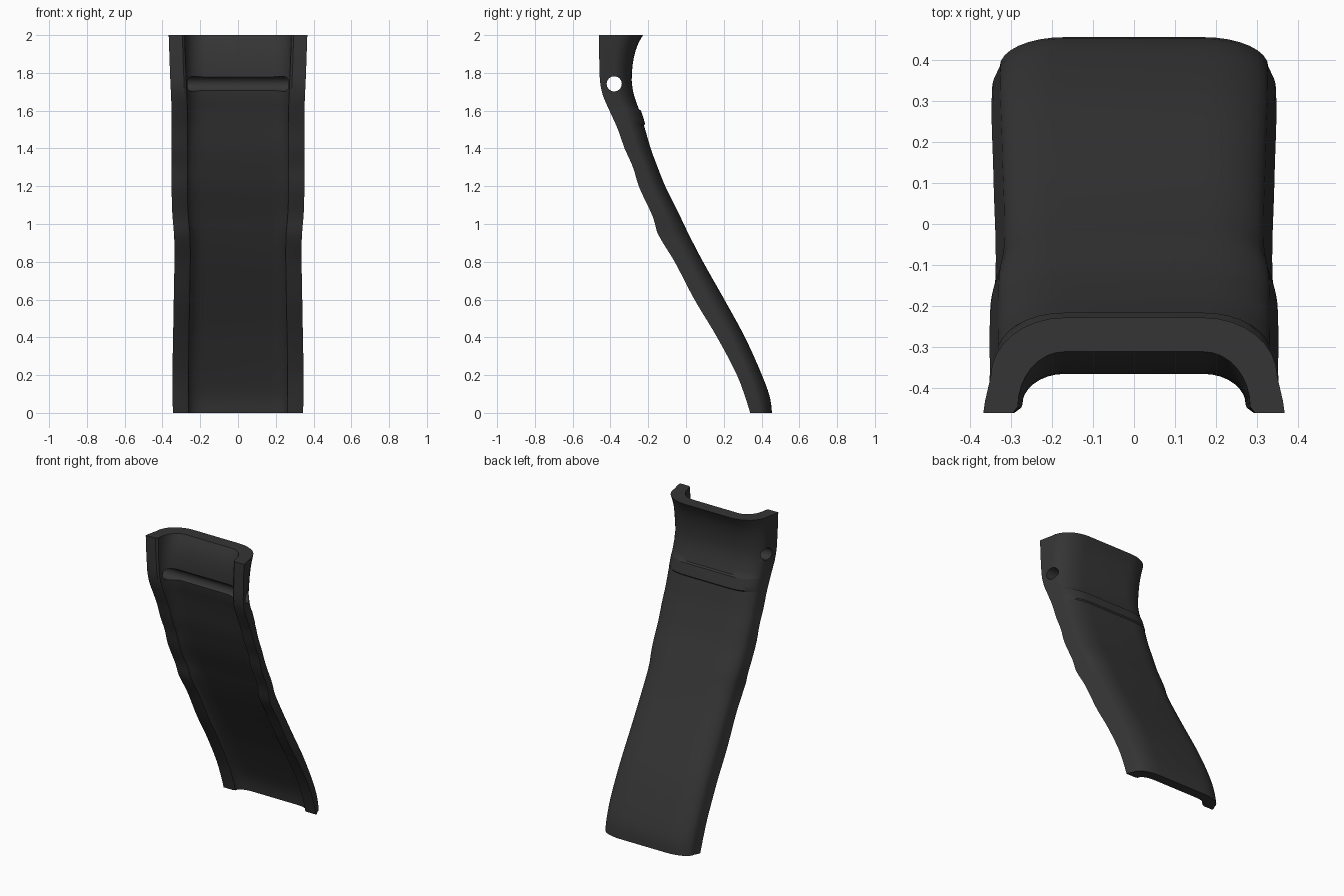
import bpy, bmesh, math

if "Cube" in bpy.data.objects:
    bpy.data.objects.remove(bpy.data.objects["Cube"])

# dark plastic
mat = bpy.data.materials.new("charcoal_plastic")
mat.diffuse_color = (0.035, 0.035, 0.035, 1)
mat.use_nodes = True
mat.node_tree.nodes["Principled BSDF"].inputs["Base Color"].default_value = mat.diffuse_color

# side profile: (z, back y, front edge y)
PROFILE = [(0, .455, .34), (.08, .445, .315), (.2, .402, .27), (.4, .312, .165),
           (.6, .203, .045), (.8, .09, -.06), (.95, .012, -.15), (1.03, -.026, -.172),
           (1.2, -.11, -.25), (1.3, -.15, -.28), (1.4, -.187, -.325), (1.5, -.216, -.36),
           (1.6, -.247, -.405), (1.68, -.275, -.44), (1.75, -.287, -.455),
           (1.83, -.284, -.458), (1.9, -.272, -.46), (1.96, -.251, -.46), (2, -.228, -.46)]
# half width and wall depth by height
WIDTH = [(0, .345), (.2, .347), (.5, .342), (.9, .337), (1.1, .35), (1.6, .352), (1.8, .36), (2, .367)]
WALL = [(0, .065), (.4, .085), (1.4, .085), (1.75, .078), (2, .083)]


def smooth(table, z, c):
    """Cubic Hermite lookup of column c at height z."""
    n = len(table)
    i = max(k for k in range(n - 1) if table[k][0] <= z + 1e-9)

    def slope(k):
        a, b = max(k - 1, 0), min(k + 1, n - 1)
        return (table[b][c] - table[a][c]) / (table[b][0] - table[a][0])
    h = table[i + 1][0] - table[i][0]
    t = (z - table[i][0]) / h
    return ((2*t**3 - 3*t*t + 1) * table[i][c] + (t**3 - 2*t*t + t) * h * slope(i)
            + (3*t*t - 2*t**3) * table[i + 1][c] + (t**3 - t*t) * h * slope(i + 1))


def section(z):
    """Closed channel section, opening towards the front."""
    yb, yf = smooth(PROFILE, z, 1), smooth(PROFILE, z, 2)
    w, wall = smooth(WIDTH, z, 1), smooth(WALL, z, 1)
    # slim raised band across the back
    lift = .009 if 1.525 < z < 1.605 else 0
    d, n = yb - yf, 8
    outer = [(.17 + (w - .018 - .17) * math.sin(a), yb + lift * math.cos(a) - .62 * d * (1 - math.cos(a)))
             for a in [math.pi / 2 * i / n for i in range(n + 1)]]
    outer += [(w - .004, yf + .12 * d), (w, yf)]
    yi = yb - wall
    wi = w - .072
    depth = (yi - yf) * .9
    inner = [(wi, yf)]
    inner += [(.17 + (wi - .012 - .17) * math.sin(a), yi - depth * (1 - math.cos(a)))
              for a in [math.pi / 2 * i / n for i in range(n, -1, -1)]]
    half = outer + inner
    return [(x, y, z) for x, y in half] + [(-x, y, z) for x, y in reversed(half)]


# fender body lofted through the sections
heights = sorted([i * .04 for i in range(51)] + [1.522, 1.53, 1.598, 1.608])
bm = bmesh.new()
rings = [[bm.verts.new(p) for p in section(min(z, 2))] for z in heights]
count = len(rings[0])
for a, b in zip(rings, rings[1:]):
    for i in range(count):
        j = (i + 1) % count
        bm.faces.new((a[i], a[j], b[j], b[i]))
# end caps as quads across the wall
m = count // 2
for r in (rings[0], rings[-1]):
    bm.faces.new(r)
bmesh.ops.triangulate(bm, faces=[f for f in bm.faces if len(f.verts) > 4])
bmesh.ops.recalc_face_normals(bm, faces=bm.faces)
mesh = bpy.data.meshes.new("fender_body")
bm.to_mesh(mesh)
bm.free()
body = bpy.data.objects.new("fender_body", mesh)
bpy.context.collection.objects.link(body)
mesh.materials.append(mat)

# axle hole through both side walls, which also grooves the inner wall
bpy.ops.mesh.primitive_cylinder_add(vertices=32, radius=.04, depth=1,
                                    location=(0, -.38, 1.742), rotation=(0, math.pi / 2, 0))
cutter = bpy.context.object
cutter.name = "axle_hole_cutter"
cutter.data.materials.append(mat)
cutter.hide_render = True
mod = body.modifiers.new("axle_hole", 'BOOLEAN')
mod.operation, mod.solver, mod.object = 'DIFFERENCE', 'EXACT', cutter
bpy.ops.object.select_all(action='DESELECT')
body.select_set(True)
bpy.context.view_layer.objects.active = body
bpy.ops.object.modifier_apply(modifier=mod.name)
bpy.data.objects.remove(cutter, do_unlink=True)
bpy.ops.object.shade_smooth_by_angle(angle=math.radians(35))
